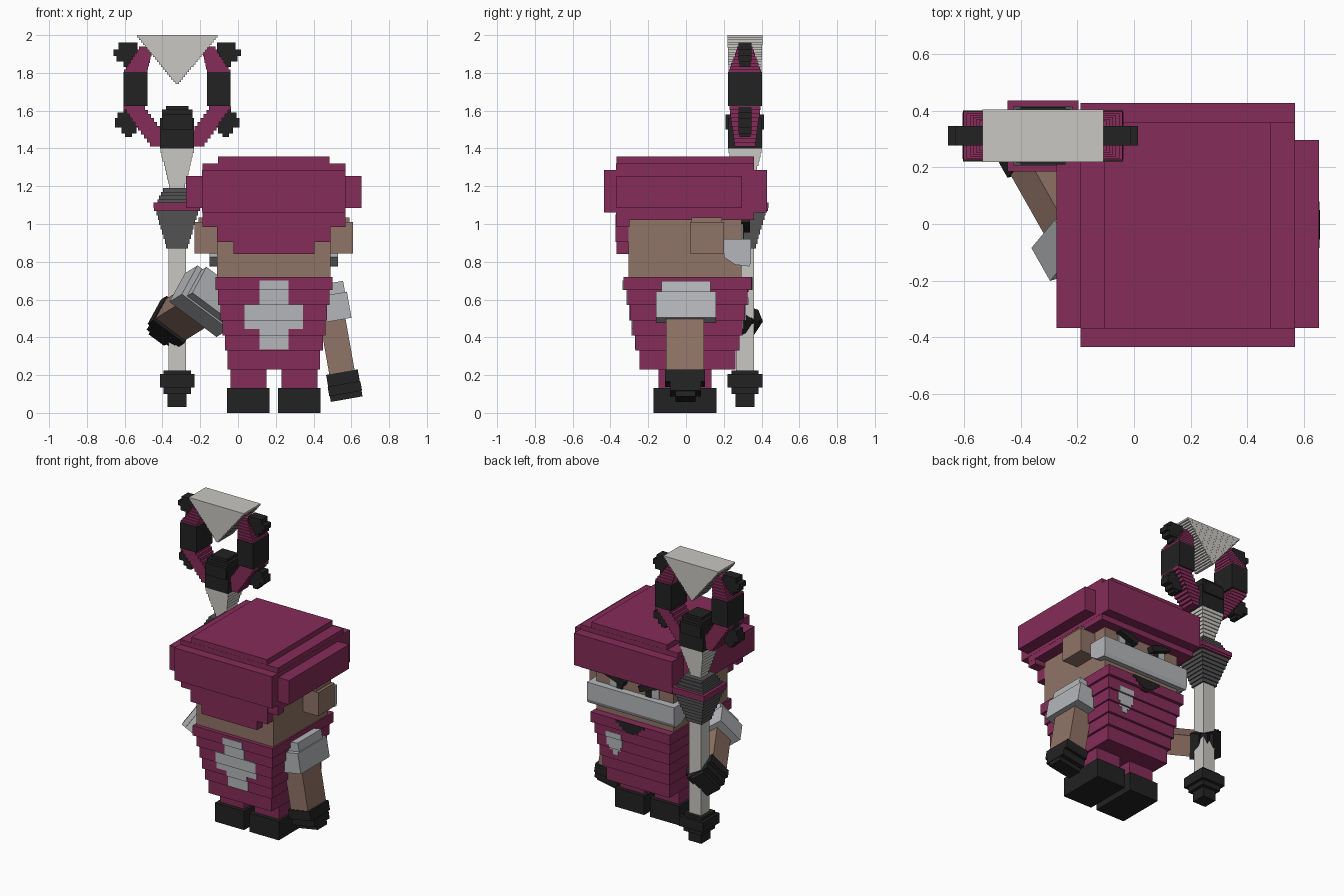
import bpy, bmesh, math
from mathutils import Matrix, Vector

if "Cube" in bpy.data.objects:
    bpy.data.objects.remove(bpy.data.objects["Cube"])


def material(name, rgb):
    m = bpy.data.materials.new(name)
    m.diffuse_color = (*rgb, 1)
    m.use_nodes = True
    m.node_tree.nodes["Principled BSDF"].inputs["Base Color"].default_value = m.diffuse_color
    return m


MAROON = material("maroon cloth", (0.235, 0.025, 0.098))
SKIN = material("skin", (0.28, 0.172, 0.133))
BLACK = material("black", (0.016, 0.016, 0.016))
SILVER = material("silver", (0.46, 0.47, 0.49))
PALE = material("pale staff", (0.58, 0.57, 0.54))
GREY = material("dark grey", (0.085, 0.085, 0.085))


def boxes(name, mat, items, matrix=Matrix()):
    """One object from boxes given as (x0, x1, y0, y1, z0, z1)."""
    bm = bmesh.new()
    for x0, x1, y0, y1, z0, z1 in items:
        mid = Vector((x0 + x1, y0 + y1, z0 + z1)) / 2
        size = Matrix.Diagonal((x1 - x0, y1 - y0, z1 - z0, 1))
        bmesh.ops.create_cube(bm, size=1, matrix=matrix @ Matrix.Translation(mid) @ size)
    me = bpy.data.meshes.new(name)
    bm.to_mesh(me)
    bm.free()
    me.materials.append(mat)
    ob = bpy.data.objects.new(name, me)
    bpy.context.collection.objects.link(ob)
    return ob


def tiers(name, mat, cx, cy, rows):
    """Stacked blocks given as (z0, z1, half x, half y)."""
    return boxes(name, mat, [(cx - a, cx + a, cy - b, cy + b, z0, z1) for z0, z1, a, b in rows])


def ramp(z0, z1, start, end, n):
    """n even layers between two (half x, half y) sizes."""
    h = (z1 - z0) / n
    out = []
    for i in range(n):
        t = i / max(n - 1, 1)
        out.append((z0 + i * h, z0 + i * h + h, *[a + (b - a) * t for a, b in zip(start, end)]))
    return out


CX = 0.19     # body centre line
SX, SY = -0.322, 0.312     # staff centre line

# Feet and legs
for side, label in ((-1, "left"), (1, "right")):
    c = CX + side * 0.135
    boxes(label + "_boot", BLACK, [(c - 0.113, c + 0.113, -0.173, 0.162, 0, 0.132)])
    boxes(label + "_leg", MAROON, [(c - 0.095, c + 0.095, -0.145, 0.135, 0.132, 0.24)])

# Stepped torso widening upwards
torso = [(0.23, 0.33, 0.245, 0.255), (0.33, 0.41, 0.26, 0.275), (0.41, 0.49, 0.272, 0.292),
         (0.49, 0.57, 0.282, 0.305), (0.57, 0.65, 0.295, 0.318), (0.65, 0.72, 0.31, 0.34)]
tiers("torso", MAROON, CX, 0.008, torso)


def badge(name, mat, front, rects):
    """Thin plates following the torso steps; rects are (x0, x1, z0, z1)."""
    out = []
    for z0, z1, _, hy in torso:
        y = 0.008 + front * hy
        for x0, x1, a, b in rects:
            lo, hi = max(a, z0), min(b, z1)
            if hi > lo:
                out.append((x0, x1, y - 0.004, y + 0.004, lo, hi))
    boxes(name, mat, out)


badge("back_cross", SILVER, -1, [(CX - 0.077, CX + 0.077, 0.335, 0.70),
                                 (CX - 0.155, CX - 0.077, 0.445, 0.575),
                                 (CX + 0.077, CX + 0.155, 0.445, 0.575)])
badge("chest_shield", SILVER, 1, [(0.335 - w, 0.335 + w, a, b) for w, a, b in
                                  ((0.06, 0.51, 0.61), (0.042, 0.475, 0.51), (0.02, 0.445, 0.475))])
badge("collar_opening", BLACK, 1, [(CX - w, CX + w, a, a + 0.02) for w, a in
                                   ((0.11, 0.70), (0.085, 0.68), (0.06, 0.66), (0.03, 0.64))])

# Head, ears and face
boxes("head", SKIN, [(-0.11, 0.49, -0.305, 0.295, 0.70, 1.08)])
for side, label in ((-1, "left"), (1, "right")):
    ear = sorted((CX + side * 0.29, CX + side * 0.42))
    tip = sorted((CX + side * 0.29, CX + side * 0.40))
    boxes(label + "_ear", SKIN, [(*ear, 0.02, 0.20, 0.845, 1.01), (*tip, 0.03, 0.19, 1.01, 1.035)])
    white = sorted((CX + side * 0.09, CX + side * 0.19))
    pupil = sorted((CX + side * 0.09, CX + side * 0.135))
    boxes(label + "_eye", SILVER, [(*white, 0.29, 0.302, 0.89, 1.0)])
    boxes(label + "_pupil", BLACK, [(*pupil, 0.30, 0.308, 0.89, 0.985)])
    tilt = Matrix.Translation((CX + side * 0.13, 0.315, 1.0)) @ Matrix.Rotation(-side * 0.35, 4, 'Y')
    boxes(label + "_eyebrow", BLACK, [(-0.075, 0.075, -0.025, 0.025, -0.02, 0.02)], tilt)

# Moustache wrapping past the cheeks
bm = bmesh.new()
profile = [(0.20, 0.92), (0.20, 0.825), (0.26, 0.785), (0.335, 0.775), (0.345, 0.80), (0.345, 0.92)]
face = bm.faces.new([bm.verts.new((-0.15, y, z)) for y, z in profile])
ext = bmesh.ops.extrude_face_region(bm, geom=[face])["geom"]
bmesh.ops.translate(bm, vec=(0.68, 0, 0), verts=[v for v in ext if isinstance(v, bmesh.types.BMVert)])
bmesh.ops.recalc_face_normals(bm, faces=bm.faces)
me = bpy.data.meshes.new("moustache")
bm.to_mesh(me)
bm.free()
me.materials.append(SILVER)
bpy.context.collection.objects.link(bpy.data.objects.new("moustache", me))

# Puffy cap with a stepped flap over the neck
boxes("cap", MAROON, [(-0.19, 0.57, -0.435, 0.428, 1.06, 1.285),
                      (-0.189, 0.569, -0.37, 0.36, 1.02, 1.32),
                      (-0.105, 0.485, -0.369, 0.359, 1.03, 1.357),
                      (-0.275, 0.655, -0.368, 0.297, 1.085, 1.255)])
boxes("cap_neck_flap", MAROON, [(-0.188, 0.568, -0.367, -0.30, 0.985, 1.03),
                                (-0.11, 0.49, -0.372, -0.303, 0.905, 1.05),
                                (-0.025, 0.405, -0.368, -0.304, 0.84, 0.91)])


# Arms: built hanging down, then posed
def arm(label, matrix):
    boxes(label + "_sleeve", SILVER, [(-0.10, 0.10, -0.16, 0.16, -0.10, 0.04),
                                      (-0.09, 0.09, -0.13, 0.13, 0.04, 0.10)], matrix)
    boxes(label + "_forearm", SKIN, [(-0.068, 0.068, -0.105, 0.095, -0.40, -0.09)], matrix)
    boxes(label + "_glove", BLACK, [(-0.085, 0.085, -0.11, 0.10, -0.44, -0.375),
                                    (-0.088, 0.088, -0.085, 0.08, -0.49, -0.44),
                                    (-0.085, 0.085, -0.055, 0.05, -0.52, -0.49)], matrix)


arm("right", Matrix.Translation((0.485, 0, 0.585)) @ Matrix.Rotation(math.radians(-10), 4, 'Y'))
up = Vector((0.47, -0.83, 0.29)).normalized()
wide = Vector((0.8, 0.25, -0.6))
wide = (wide - up * wide.dot(up)).normalized()
pose = Matrix((wide.cross(up), wide, up)).transposed().to_4x4()
arm("left", Matrix.Translation((-0.15, -0.08, 0.6)) @ pose)

# Staff: foot, shaft, collar and flared neck
tiers("staff_foot", BLACK, SX, SY, [(0.03, 0.10, 0.05, 0.05), (0.10, 0.135, 0.072, 0.072),
                                    (0.135, 0.205, 0.092, 0.092), (0.205, 0.225, 0.072, 0.072)])
tiers("staff_shaft", PALE, SX, SY, [(0.20, 1.1, 0.047, 0.047)])
tiers("staff_collar", GREY, SX, SY, ramp(0.87, 1.07, (0.058, 0.058), (0.11, 0.11), 8)
      + ramp(1.11, 1.19, (0.105, 0.105), (0.075, 0.075), 4))
tiers("staff_band", MAROON, SX, SY, [(1.07, 1.085, 0.122, 0.122), (1.085, 1.115, 0.126, 0.126)])
tiers("staff_neck", PALE, SX, SY, ramp(1.19, 1.40, (0.042, 0.042), (0.088, 0.088), 9))
tiers("staff_head_block", BLACK, SX, SY, [(1.40, 1.56, 0.09, 0.09), (1.50, 1.58, 0.08, 0.102),
                                          (1.58, 1.605, 0.08, 0.08), (1.605, 1.625, 0.06, 0.06)])

# Staff claws, mirrored around the staff centre
for side, label in ((-1, "left"), (1, "right")):
    def prong(name, mat, rows):
        """Rows are (inner, outer, half y, z0, z1) measured from the staff centre."""
        boxes(label + name, mat, [(*sorted((SX + side * a, SX + side * b)), SY - h, SY + h, z0, z1)
                                  for a, b, h, z0, z1 in rows])

    low, high = [], []
    for i in range(10):
        c, z = 0.085 + 0.0155 * i, 1.41 + 0.0215 * i
        low.append((c - 0.055, c + 0.06, 0.055 + 0.003 * i, z, z + 0.0215))
    for i in range(8):
        t, z = i / 7, 1.80 + 0.0175 * i
        w = 0.062 - 0.025 * t
        c = 0.22 - 0.055 * t
        high.append((c - w, c + w, 0.086 - 0.045 * t, z, z + 0.0175))
    prong("_lower_claw", MAROON, low)
    prong("_claw_block", BLACK, [(0.157, 0.283, 0.09, 1.625, 1.805)])
    prong("_upper_claw", MAROON, high)
    prong("_lower_spike", BLACK, [(0.24, 0.275, 0.03, 1.46, 1.48), (0.215, 0.295, 0.035, 1.48, 1.51),
                                  (0.185, 0.33, 0.035, 1.51, 1.56), (0.18, 0.315, 0.035, 1.56, 1.59),
                                  (0.19, 0.285, 0.035, 1.59, 1.62)])
    prong("_upper_spike", BLACK, [(0.225, 0.285, 0.03, 1.83, 1.86), (0.205, 0.32, 0.035, 1.86, 1.89),
                                  (0.195, 0.337, 0.035, 1.89, 1.925), (0.21, 0.31, 0.035, 1.925, 1.96)])

# Pointed crystal, stepped down to its tip
tiers("staff_crystal", PALE, SX, SY, ramp(1.74, 2.0, (0.01, 0.085), (0.214, 0.093), 20))
